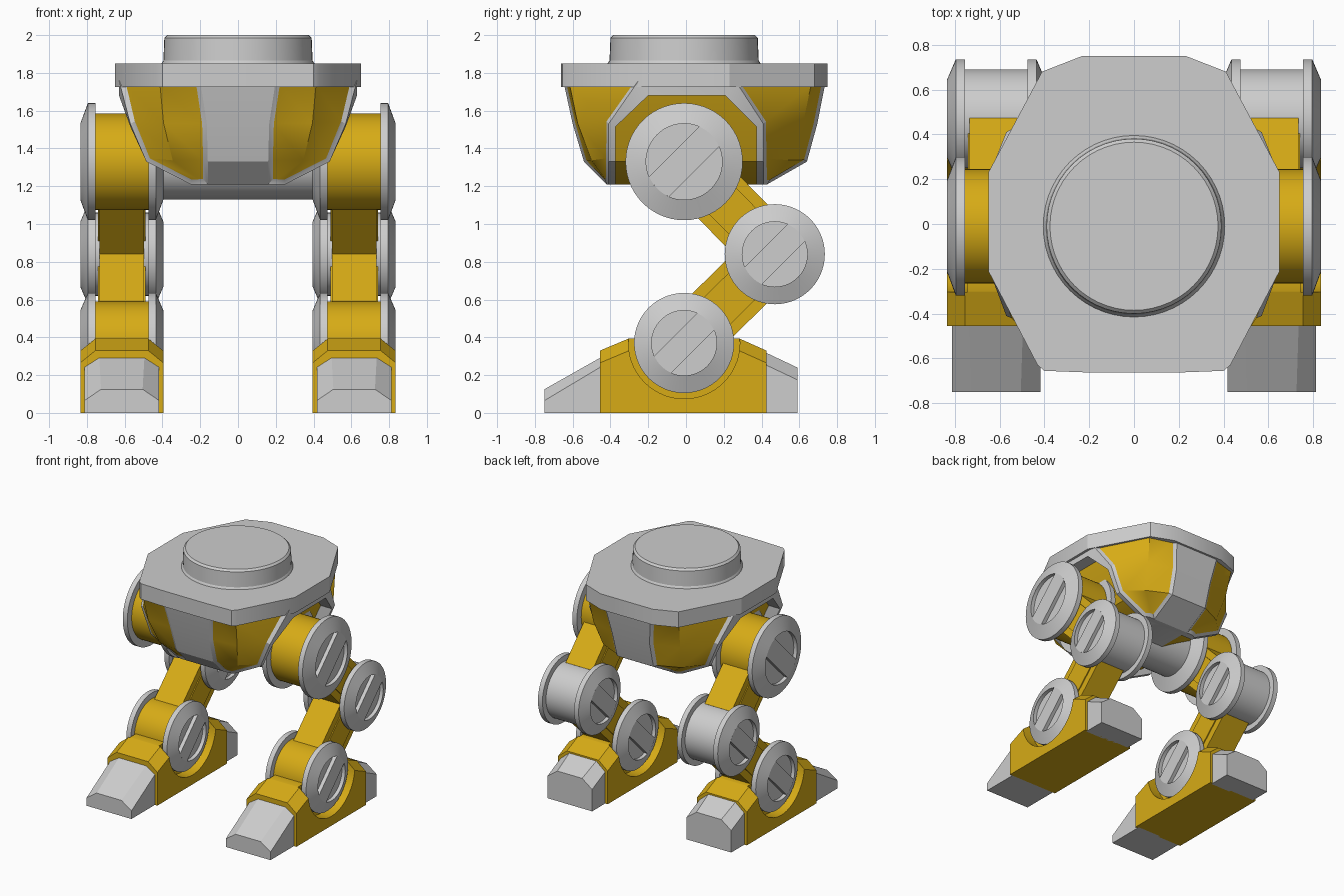
import bpy, bmesh, math
from mathutils import Vector

cube = bpy.data.objects.get("Cube")
if cube:
    bpy.data.objects.remove(cube, do_unlink=True)


def material(name, rgb):
    m = bpy.data.materials.new(name)
    m.use_nodes = True
    m.diffuse_color = (*rgb, 1)
    m.node_tree.nodes["Principled BSDF"].inputs["Base Color"].default_value = (*rgb, 1)
    return m


GREY = material("light grey", (0.61, 0.61, 0.61))
YELLOW = material("yellow", (0.68, 0.41, 0.008))
parts = []


def finish(name, bm, mats, mirror=False, normals=True):
    if normals:
        bmesh.ops.recalc_face_normals(bm, faces=bm.faces)
    mesh = bpy.data.meshes.new(name)
    bm.to_mesh(mesh)
    bm.free()
    for m in mats:
        mesh.materials.append(m)
    ob = bpy.data.objects.new(name, mesh)
    bpy.context.collection.objects.link(ob)
    if mirror:
        ob.modifiers.new("Mirror", "MIRROR").use_mirror_merge = False
    parts.append(ob)
    return ob


def loft(name, rings, mat, mirror=False):
    """Skin closed rings of equal length and cap both ends."""
    bm = bmesh.new()
    vs = [[bm.verts.new(p) for p in r] for r in rings]
    n = len(vs[0])
    for a, b in zip(vs, vs[1:]):
        for i in range(n):
            j = (i + 1) % n
            bm.faces.new((a[i], a[j], b[j], b[i]))
    bm.faces.new(vs[0])
    bm.faces.new(vs[-1])
    return finish(name, bm, [mat], mirror)


def prism_x(name, yz, x0, x1, mat):
    return loft(name, [[(x, y, z) for y, z in yz] for x in (x0, x1)], mat, True)


def lathe(name, profile, centre, mat, axis="x", mirror=True, segs=56):
    """Revolve (distance along axis, radius) pairs around a centre."""
    bm = bmesh.new()
    rings = []
    for d, r in profile:
        ring = []
        for i in range(segs):
            t = math.tau * i / segs
            c, s = r * math.cos(t), r * math.sin(t)
            co = (d, c, s) if axis == "x" else (c, s, d)
            ring.append(bm.verts.new(Vector(co) + Vector(centre)))
        rings.append(ring)
    for a, b in zip(rings, rings[1:]):
        for i in range(segs):
            j = (i + 1) % segs
            bm.faces.new((a[i], a[j], b[j], b[i]))
    bmesh.ops.remove_doubles(bm, verts=bm.verts, dist=0.0001)
    return finish(name, bm, [mat], mirror)


# Leg layout in the side plane (y, z)
HIP, KNEE, ANKLE = Vector((-0.01, 1.33)), Vector((0.47, 0.84)), Vector((-0.01, 0.37))
MID = 0.615


def joint_disc(name, c, radius, inner, out):
    """Domed disc with two recessed segments either side of a diagonal bar."""
    s = 1 if out > inner else -1
    r = radius * 0.65
    floor = out - s * 0.03
    lathe(name, [(inner, 0), (inner, radius), (inner + s * 0.04, radius),
                 (out, r), (floor, r), (floor, 0)], (0, c.x, c.y), GREY)
    a = math.asin(0.37)
    pts = []
    for base in (0, math.pi):
        for i in range(9):
            t = base - a + 2 * a * i / 8 + math.pi / 4
            pts.append((c.x + r * math.cos(t), c.y + r * math.sin(t)))
    prism_x(name + "_bar", pts, floor - s * 0.01, out, GREY)


for name, c, radius, barrel, mat in (("hip", HIP, 0.31, 0.255, YELLOW),
                                     ("knee", KNEE, 0.265, 0.22, GREY),
                                     ("ankle", ANKLE, 0.265, 0.22, YELLOW)):
    lathe(name + "_barrel", [(0.46, 0), (0.46, barrel), (0.77, barrel), (0.77, 0)],
          (0, c.x, c.y), mat)
    joint_disc(name + "_outer_disc", c, radius, 0.755, 0.835)
    joint_disc(name + "_inner_disc", c, radius, 0.475, 0.395)


def limb(name, a, b, start, end):
    """Straight bar from a towards b with a raised centre rib."""
    d = (b - a).normalized()
    n = Vector((-d.y, d.x))
    p, q = a + d * start, b - d * end
    for suffix, w, hx in (("", 0.157, 0.118), ("_rib", 0.1, 0.126)):
        prism_x(name + suffix, [p + n * w, q + n * w, q - n * w, p - n * w],
                MID - hx, MID + hx, YELLOW)


limb("thigh", HIP, KNEE, 0.05, 0.155)
limb("shin", KNEE, ANKLE, 0.155, 0.05)


# Feet
def section(y, top, side, half, top_half):
    return [(MID - half, y, 0), (MID - half, y, side), (MID - top_half, y, top),
            (MID + top_half, y, top), (MID + half, y, side), (MID + half, y, 0)]


foot = loft("foot", [section(y, t, t - 0.065, 0.22, 0.14) for y, t in
                     ((-0.455, 0.33), (-0.30, 0.395), (0.28, 0.395), (0.425, 0.33))],
            YELLOW, True)
for x0, x1 in ((0.35, 0.487), (0.743, 0.9)):
    cutter = lathe("pocket_cutter", [(x0, 0), (x0, 0.295), (x1, 0.295), (x1, 0)],
                   (0, ANKLE.x, ANKLE.y), YELLOW, mirror=False)
    cutter.hide_render = True
    mod = foot.modifiers.new("Pocket", "BOOLEAN")
    mod.operation, mod.solver, mod.object = "DIFFERENCE", "EXACT", cutter
    bpy.context.view_layer.objects.active = foot
    bpy.ops.object.modifier_move_to_index(modifier=mod.name, index=0)
    bpy.ops.object.modifier_apply(modifier=mod.name)
    parts.remove(cutter)
    bpy.data.objects.remove(cutter, do_unlink=True)
loft("toe", [section(-0.75, 0.125, 0.065, 0.198, 0.11),
             section(-0.44, 0.30, 0.25, 0.198, 0.12)], GREY, True)
loft("heel", [section(0.41, 0.325, 0.26, 0.198, 0.12),
              section(0.59, 0.24, 0.175, 0.198, 0.11)], GREY, True)

# Hip axle, top plate and turret ring
lathe("hip_axle", [(-0.45, 0), (-0.45, 0.2), (0.45, 0.2), (0.45, 0)],
      (0, HIP.x, HIP.y), GREY, mirror=False)
half = [(0.19, -0.663), (0.40, -0.655), (0.43, -0.63), (0.65, -0.21),
        (0.65, 0.23), (0.41, 0.68), (0.23, 0.75)]
outline = half + [(-x, y) for x, y in reversed(half)]
loft("top_plate", [[(x, y, z) for x, y in outline] for z in (1.725, 1.85)], GREY)
lathe("turret_ring", [(1.83, 0), (1.83, 0.41), (1.85, 0.405), (1.865, 0.395),
                      (1.985, 0.39), (2.0, 0.375), (2.0, 0)],
      (0, -0.01, 0), GREY, axis="z", mirror=False)

# Body shell: three columns per corner, from centre strip to side arch
LEVELS = (1.76, 1.53, 1.33, 1.21)
FRONT = [[(0.20, -0.65), (0.165, -0.60), (0.16, -0.54), (0.16, -0.42)],
         [(0.42, -0.63), (0.40, -0.585), (0.35, -0.51), (0.21, -0.42)],
         [(0.63, -0.25), (0.57, -0.41), (0.485, -0.41), (0.25, -0.41)]]
BACK = [[(0.20, 0.74), (0.165, 0.695), (0.16, 0.64), (0.16, 0.43)],
        [(0.41, 0.675), (0.39, 0.63), (0.35, 0.56), (0.21, 0.43)],
        [(0.63, 0.26), (0.57, 0.41), (0.485, 0.41), (0.25, 0.41)]]
bm = bmesh.new()
cache = {}


def vert(p):
    key = tuple(round(c, 4) for c in p)
    if key not in cache:
        cache[key] = bm.verts.new(key)
    return cache[key]


def face(points, mat=0):
    f = bm.faces.new([vert(p) for p in points])
    f.material_index = mat
    return f


def wide(cols):
    right = [[(x, y, z) for (x, y), z in zip(c, LEVELS)] for c in cols]
    left = [[(-x, y, z) for x, y, z in c] for c in reversed(right)]
    return left + right


front, back = wide(FRONT), wide(BACK)
panels = []
for cols in (front, back):
    for i in range(5):
        for k in range(3):
            f = face([cols[i][k], cols[i + 1][k], cols[i + 1][k + 1], cols[i][k + 1]],
                     int(i != 2))
            if i != 2:
                panels.append(f)

# Side arches: grey rim, return and recessed yellow wall
bottoms = {}
for s, col in ((1, 5), (-1, 0)):
    outer = front[col][::-1] + back[col]
    inner = []
    for x, y, z in outer:
        top = z > 1.7
        inner.append((x, y * 0.8 if top else y * 0.91, 1.68 if top else min(z, 1.515)))
    deep = [(x - s * 0.1, y, z) for x, y, z in inner]
    for a, b in ((outer, inner), (inner, deep)):
        for i in range(7):
            face([a[i], a[i + 1], b[i + 1], b[i]])
    for i in range(3):
        face([deep[i], deep[i + 1], deep[6 - i], deep[7 - i]], 1)
    bottoms[s] = [inner[0], deep[0], deep[7], inner[7]]
face([c[0] for c in front] + [c[0] for c in reversed(back)])
face([c[3] for c in front] + bottoms[1] + [c[3] for c in reversed(back)] + bottoms[-1][::-1])
bmesh.ops.recalc_face_normals(bm, faces=bm.faces)
rim = bmesh.ops.inset_region(bm, faces=panels, thickness=0.026, depth=-0.012,
                             use_even_offset=True, use_boundary=True)
for f in rim["faces"]:
    f.material_index = 0
finish("body_shell", bm, [GREY, YELLOW], normals=False)

# Smooth curved surfaces, keep hard edges
bpy.ops.object.select_all(action="DESELECT")
for ob in parts:
    ob.select_set(True)
bpy.context.view_layer.objects.active = parts[0]
bpy.ops.object.shade_smooth_by_angle(angle=math.radians(28))
